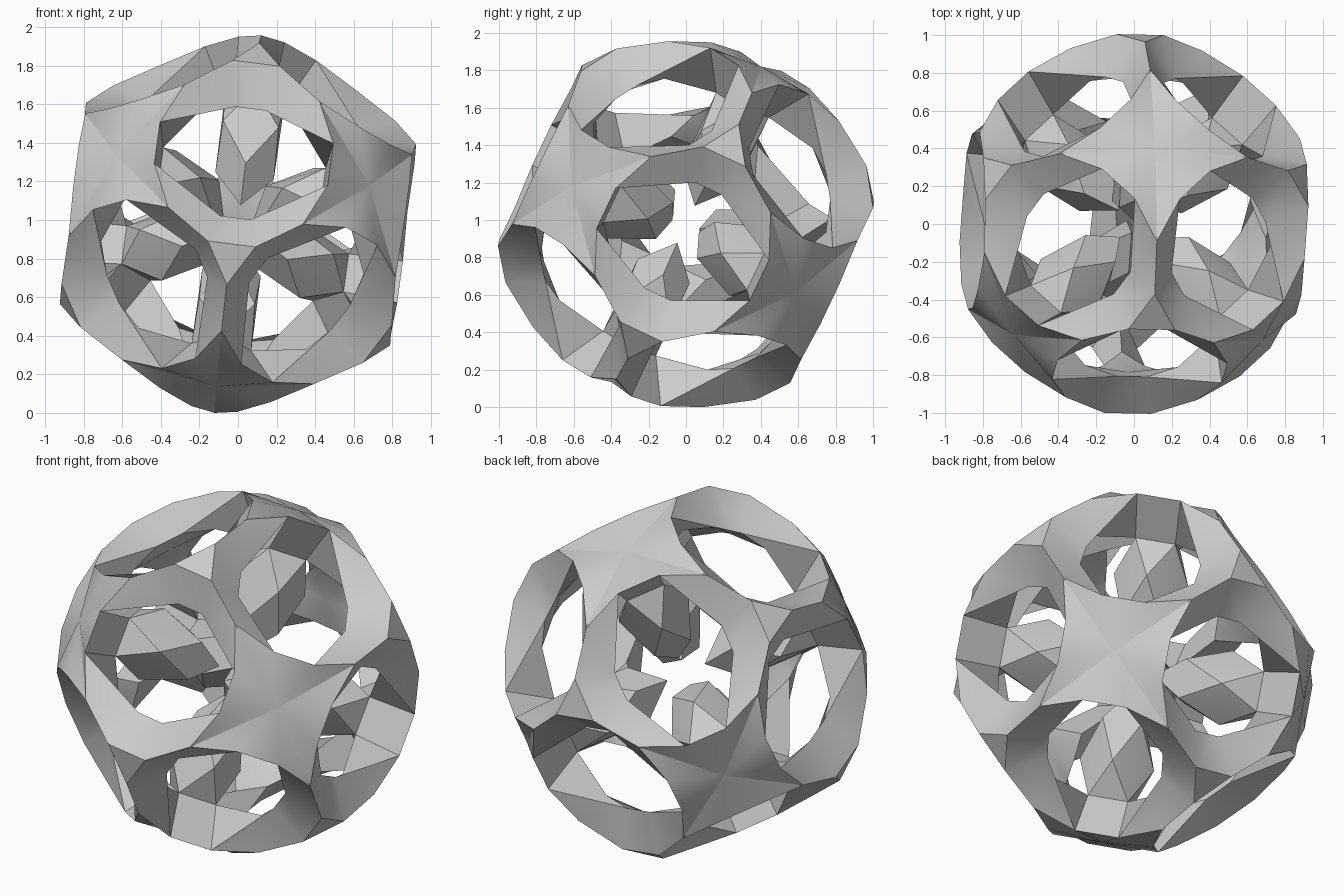
import bpy, bmesh
from math import radians
from itertools import permutations, product
from mathutils import Vector, Matrix

cube = bpy.data.objects.get("Cube")
if cube:
    bpy.data.objects.remove(cube, do_unlink=True)

# key points around one opening, which looks along x = y
plate_middle = (0.94, 0, 0)
plate_corner = (0.853, 0.355, 0.355)
plate_notch = (0.93, 0.29, 0.12)
junction = (0.698, 0.522, 0.522)
rim = (0.583, 0.47, 0.315)
strut_keel = (0.66, 0.31, 0.31)
junction_keel = (0.46, 0.46, 0.46)
# bulb hanging inward below each plate
neck = (0.71, 0.11, 0.11)
bulge = (0.51, 0.205, 0)
waist = (0.28, 0.108, 0.108)
tip = (0.11, 0, 0)


def swap(p):
    return (p[1], p[0], p[2])


def flip(p):
    return (p[0], p[1], -p[2])


PATTERN = [
    # gently domed star-shaped plates
    (plate_middle, plate_corner, plate_notch),
    (plate_middle, plate_notch, flip(plate_notch)),
    # flared bands and the small triangles where three openings meet
    (plate_corner, junction, rim, plate_notch),
    (junction, swap(junction), swap(rim), rim),
    (junction, swap(junction), junction[::-1]),
    # underside of the struts and junctions
    (plate_notch, rim, strut_keel, neck),
    (rim, junction_keel, strut_keel),
    (rim, swap(rim), junction_keel),
    # underside of the plates and the bulbs
    (plate_notch, flip(plate_notch), flip(neck), neck),
    (neck, flip(neck), bulge),
    (neck, waist, bulge),
    (tip, waist, bulge, flip(waist)),
]

bm = bmesh.new()
verts = {}
seen = set()


def add_face(points):
    """Add a face once, sharing corners with its neighbours."""
    keys = [tuple(round(c, 4) + 0.0 for c in p) for p in points]
    if frozenset(keys) in seen:
        return
    seen.add(frozenset(keys))
    for key in keys:
        if key not in verts:
            verts[key] = bm.verts.new(key)
    bm.faces.new([verts[key] for key in keys])


# repeat the pattern with the full symmetry of a cube
for order in permutations(range(3)):
    for signs in product((1, -1), repeat=3):
        for face in PATTERN:
            add_face([[signs[m] * p[order[m]] for m in range(3)] for p in face])

# tilt the shell and stand it on the ground
n = Vector((0.121, 0.425, 0.897)).normalized()
u = Vector((0.992, -0.02, -0.125))
u = (u - n * u.dot(n)).normalized()
v = n.cross(u)
b, c = (u + v).normalized(), (u - v).normalized()
bm.transform(Matrix((n, b, c)).transposed().to_4x4())
low = min(w.co.z for w in bm.verts)
bm.transform(Matrix.Translation((0, 0, -low)))
bmesh.ops.recalc_face_normals(bm, faces=bm.faces[:])

mesh = bpy.data.meshes.new("openwork_shell")
bm.to_mesh(mesh)
bm.free()
obj = bpy.data.objects.new("openwork_shell", mesh)
bpy.context.scene.collection.objects.link(obj)

# plain grey
grey = bpy.data.materials.new("plain_grey")
grey.use_nodes = True
colour = (0.6, 0.6, 0.6, 1)
grey.diffuse_color = colour
for node in grey.node_tree.nodes:
    if node.type == "BSDF_PRINCIPLED":
        node.inputs["Base Color"].default_value = colour
mesh.materials.append(grey)

bpy.ops.object.select_all(action="DESELECT")
obj.select_set(True)
bpy.context.view_layer.objects.active = obj
bpy.ops.object.shade_smooth_by_angle(angle=radians(30))
